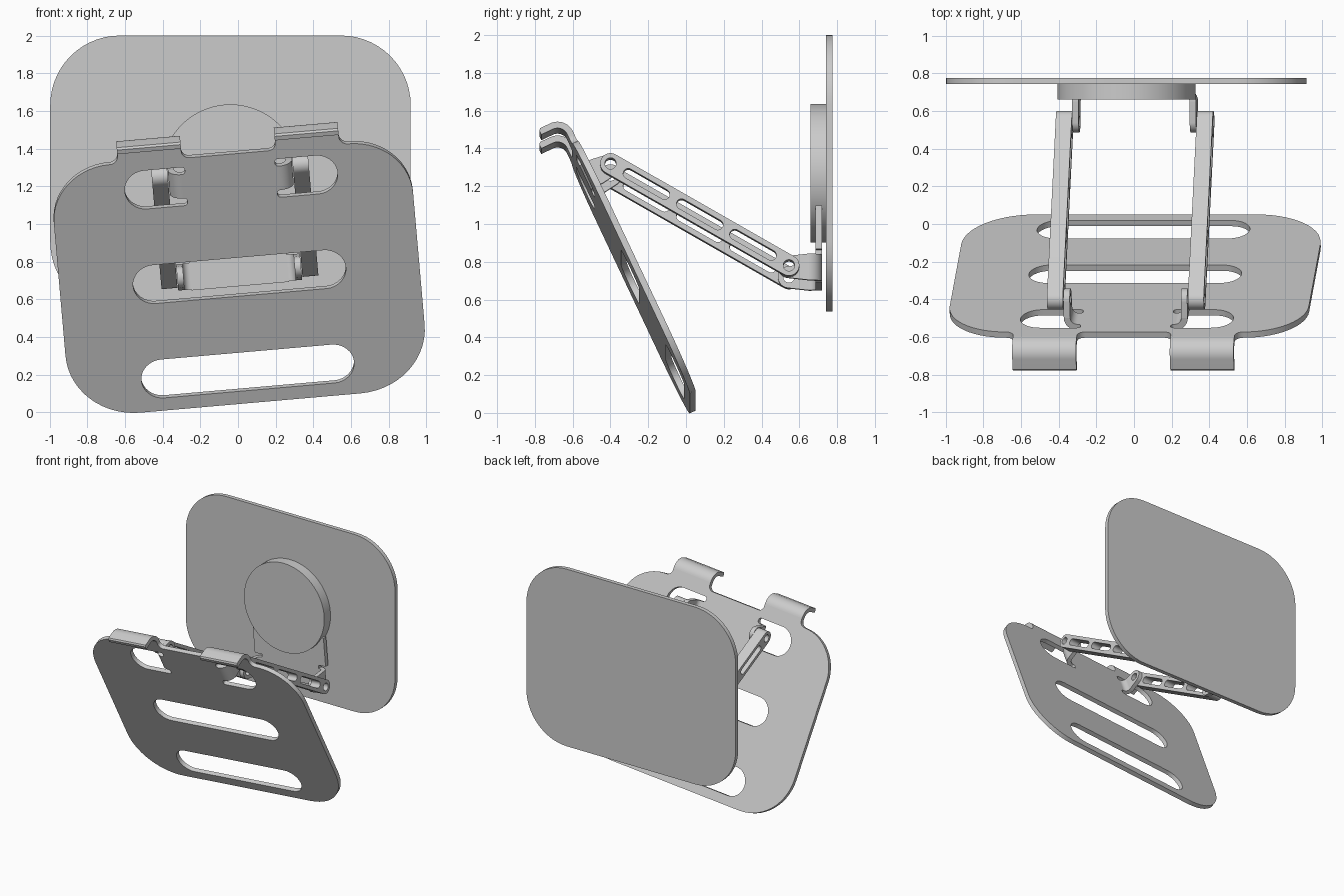
import bpy, bmesh
from math import sin, cos, tan, pi, radians
from mathutils import Vector, Matrix

cube = bpy.data.objects.get("Cube")
if cube:
    bpy.data.objects.remove(cube)

# Single painted-metal colour
grey = bpy.data.materials.new("light_grey_metal")
grey.use_nodes = True
grey.diffuse_color = (0.6, 0.6, 0.6, 1)
grey.node_tree.nodes["Principled BSDF"].inputs["Base Color"].default_value = (0.6, 0.6, 0.6, 1)

T = 0.034            # sheet thickness
W, H = 0.957, 1.465  # plate half width and height
X, Y, Z = Vector((1, 0, 0)), Vector((0, 1, 0)), Vector((0, 0, 1))
HEAD = Matrix.Translation((-0.04, 0, 1.268))       # fixed back plate
SWIVEL = HEAD @ Matrix.Rotation(radians(-5), 4, 'Y')  # everything below turns on the disc


def arc(cx, cy, r, a0, a1, n=16):
    angles = [radians(a0 + (a1 - a0) * i / n) for i in range(n + 1)]
    return [(cx + r * cos(a), cy + r * sin(a)) for a in angles]


def circle(cx, cy, r):
    return arc(cx, cy, r, 0, 360, 48)[:-1]


def stadium(cx, cy, half, r):
    return arc(cx + half - r, cy, r, -90, 90) + arc(cx - half + r, cy, r, 90, 270)


def rounded(corners, n=14):
    """Polygon from (x, y, radius) corners, convex or concave."""
    out = []
    for i, (x, y, r) in enumerate(corners):
        p = Vector((x, y))
        if not r:
            out.append((x, y))
            continue
        d0 = (Vector(corners[i - 1][:2]) - p).normalized()
        d1 = (Vector(corners[(i + 1) % len(corners)][:2]) - p).normalized()
        half = d0.angle(d1) / 2
        centre = p + (d0 + d1).normalized() * r / sin(half)
        s = p + d0 * r / tan(half) - centre
        e = p + d1 * r / tan(half) - centre
        sweep = s.angle(e)
        for k in range(n + 1):
            t = k / n
            q = (s * sin((1 - t) * sweep) + e * sin(t * sweep)) / sin(sweep)
            out.append(tuple(centre + q))
    return out


def slab(name, outlines, origin, a, b, c, lo, hi, world=SWIVEL, mirror=False):
    """Outline with holes in plane a,b, thickened along c from lo to hi."""
    curve = bpy.data.curves.new(name, 'CURVE')
    curve.dimensions = '2D'
    curve.fill_mode = 'BOTH'
    curve.extrude = (hi - lo) / 2
    for pts in outlines:
        spline = curve.splines.new('POLY')
        spline.points.add(len(pts) - 1)
        for point, (u, v) in zip(spline.points, pts):
            point.co = (u, v, 0, 1)
        spline.use_cyclic_u = True
    temp = bpy.data.objects.new(name + "_outline", curve)
    mesh = bpy.data.meshes.new_from_object(temp)
    bpy.data.objects.remove(temp)
    bpy.data.curves.remove(curve)
    frame = Matrix((a, b, c)).transposed().to_4x4()
    frame.translation = Vector(origin) + c * (lo + hi) / 2
    mesh.transform(frame)
    bm = bmesh.new()
    bm.from_mesh(mesh)
    bmesh.ops.remove_doubles(bm, verts=bm.verts, dist=1e-5)
    bmesh.ops.recalc_face_normals(bm, faces=bm.faces)
    bm.to_mesh(mesh)
    bm.free()
    mesh.materials.clear()
    mesh.materials.append(grey)
    mesh.shade_smooth()
    mesh.set_sharp_from_angle(angle=radians(30))
    mesh.name = name
    obj = bpy.data.objects.new(name, mesh)
    bpy.context.collection.objects.link(obj)
    obj.matrix_world = world
    if mirror:
        obj.modifiers.new("Mirror", 'MIRROR').use_mirror_merge = False
    return obj


def lug(name, origin, v, n, reach):
    """Pair of ears folded out of a sheet, drilled for the hinge."""
    fold = arc(0.26, 0.07, 0.07, -90, 0) + arc(0.26, 0.07, 0.07 - T, 0, -90)
    slab(name + "_fold", [fold], origin, X, n, v, -0.07, 0.07, mirror=True)
    ear = [(-0.07, 0.07), (0.07, 0.07)] + arc(0, reach, 0.058, 8, 172, 24)
    slab(name + "_ear", [ear, circle(0, reach, 0.03)], origin, v, n, X,
         0.33 - T, 0.33, mirror=True)


# Back plate
plate = rounded([(-W, -H / 2, 0.37), (W, -H / 2, 0.37), (W, H / 2, 0.37), (-W, H / 2, 0.37)])
slab("back_plate", [plate], (0, 0, 0), X, Z, Y, 0.742, 0.776, world=HEAD)

# Swivel disc with the neck sheet below it
slab("swivel_disc", [arc(0, 0, 0.367, 0, 360, 96)[:-1]], (0, 0, 0), X, Z, Y, 0.66, 0.742)
right = [(0.26, -0.6), (0.26, -0.43), (0.325, -0.43), (0.325, -0.2)]
neck = right + [(-x, z) for x, z in reversed(right)]
slab("neck", [neck], (0, 0, 0), X, Z, Y, 0.72 - T, 0.72)
lug("neck_lug", (0, 0.72, -0.525), Z, -Y, 0.175)

# Tilted base plate: up runs along the sheet, back is its rear normal
tilt = radians(25.2)
up = Vector((0, -sin(tilt), cos(tilt)))
back = Vector((0, cos(tilt), sin(tilt)))
foot = Vector((0, 0.02, -1.223))
LUG_S = 1.30
right = [(W, 0, 0.37), (W, H, 0.32), (0.59, H, 0.045), (0.59, 1.525, 0),
         (0.25, 1.525, 0), (0.25, H, 0.04)]
outline = rounded(right + [(-x, y, r) for x, y, r in reversed(right)])
mount = [(0.24, -0.113, 0.018), (0.567, -0.113, 0.112), (0.567, 0.113, 0.112),
         (0.24, 0.113, 0.018), (0.24, 0.07, 0.018), (0.26, 0.07, 0),
         (0.26, -0.07, 0), (0.24, -0.07, 0.018)]
mount = [(x, y + LUG_S) for x, y in rounded(mount)]
holes = [stadium(0, s, 0.567, 0.113) for s in (0.187, 0.743)]
holes += [mount, [(-x, y) for x, y in mount]]
slab("base_plate", [outline] + holes, foot, X, up, back, 0, T)
lug("base_lug", foot + up * LUG_S, up, back, 0.148)

# Hooks bent forward from the top edge
hook = (arc(1.525, -0.056, 0.09, 90, 0) + [(1.615, -0.115), (1.605, -0.125), (1.581, -0.125)]
        + arc(1.525, -0.056, 0.09 - T, 0, 90))
slab("hook", [hook], foot, up, back, X, 0.25, 0.59, mirror=True)

# Slotted arms between the two hinge lines
hinge_front = foot + up * LUG_S + back * 0.148
hinge_back = Vector((0, 0.545, -0.525))
along = hinge_back - hinge_front
length = along.length
along.normalize()
across = X.cross(along)
arm = [stadium(length / 2, 0, length / 2 + 0.055, 0.055)]
arm += [stadium(length / 2 + k * 0.325, 0, 0.138, 0.027) for k in (-1, 0, 1)]
arm += [circle(d, 0, 0.03) for d in (0, length)]
slab("arm", arm, hinge_front, along, across, X, 0.333, 0.418, mirror=True)
